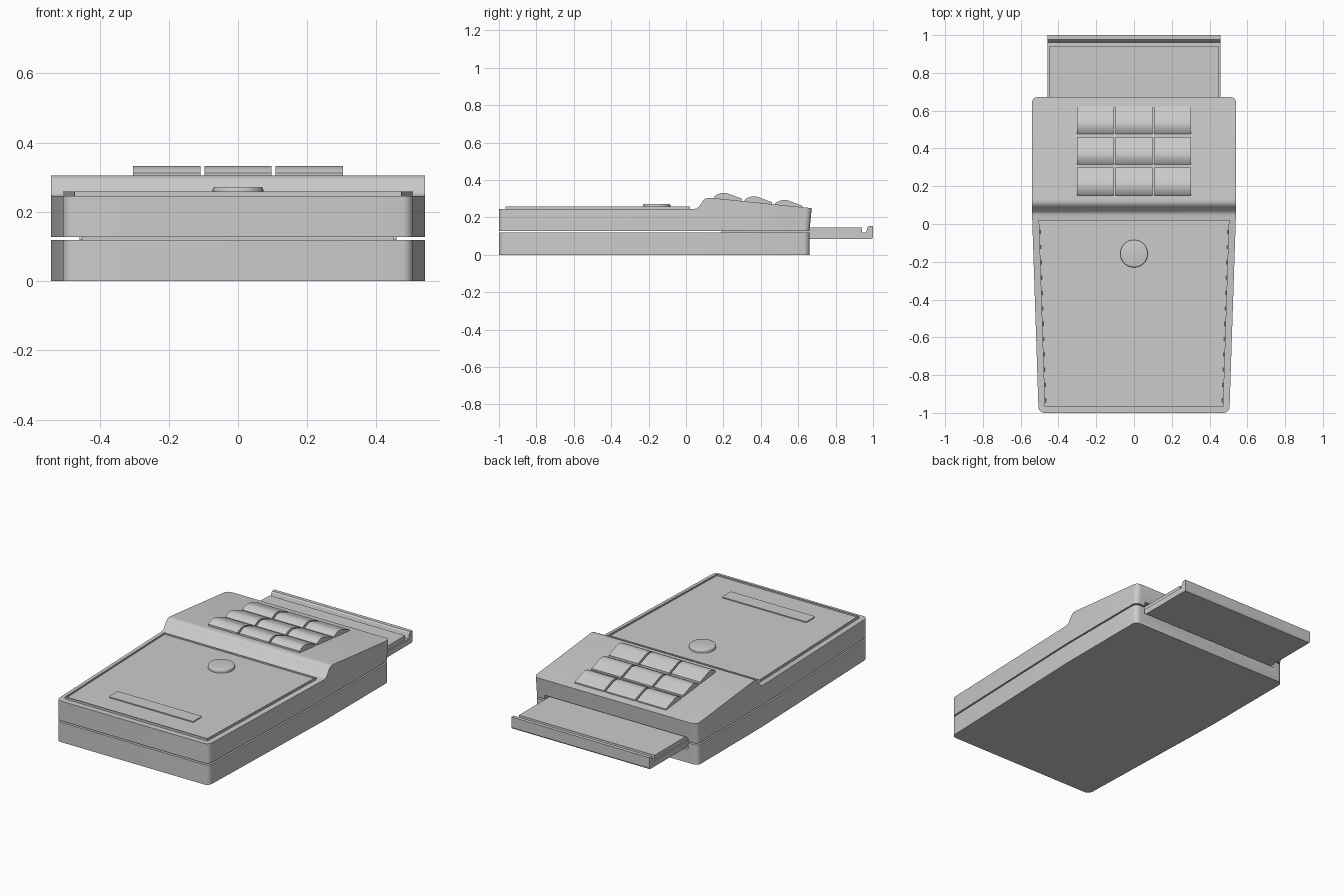
import bpy, bmesh

if "Cube" in bpy.data.objects:
    bpy.data.objects.remove(bpy.data.objects["Cube"], do_unlink=True)

grey = bpy.data.materials.new("light grey plastic")
grey.use_nodes = True
colour = (0.6, 0.6, 0.6, 1)
grey.diffuse_color = colour
grey.node_tree.nodes["Principled BSDF"].inputs["Base Color"].default_value = colour


def finish(name, bm):
    bmesh.ops.recalc_face_normals(bm, faces=bm.faces)
    mesh = bpy.data.meshes.new(name)
    bm.to_mesh(mesh)
    bm.free()
    mesh.materials.append(grey)
    ob = bpy.data.objects.new(name, mesh)
    bpy.context.collection.objects.link(ob)
    return ob


def extrude(bm, face, vector):
    geom = bmesh.ops.extrude_face_region(bm, geom=[face])["geom"]
    verts = [g for g in geom if isinstance(g, bmesh.types.BMVert)]
    bmesh.ops.translate(bm, verts=verts, vec=vector)
    return [g for g in geom if isinstance(g, bmesh.types.BMFace)][0]


def plan_prism(name, outline, z0, z1, radius=0, rim=None):
    """Extrude a plan outline upward, with rounded corners and an optional rim."""
    bm = bmesh.new()
    bm.faces.new([bm.verts.new((x, y, z0)) for x, y in outline])
    if radius:
        corners = [v for v in bm.verts if v.co.y < -0.9 or v.co.y > 0.6 or len(outline) == 4]
        bmesh.ops.bevel(bm, geom=corners, offset=radius, offset_type='OFFSET',
                        segments=5, profile=0.5, affect='VERTICES')
    bm.faces.ensure_lookup_table()
    top = extrude(bm, bm.faces[0], (0, 0, z1 - z0))
    if rim:
        bmesh.ops.recalc_face_normals(bm, faces=bm.faces)
        bmesh.ops.inset_region(bm, faces=[top], thickness=rim[0])
        bmesh.ops.inset_region(bm, faces=[top], thickness=0.001, depth=-rim[1])
    return finish(name, bm)


def side_prism(name, profile, x0, x1):
    """Extrude a (y, z) side profile along x."""
    bm = bmesh.new()
    face = bm.faces.new([bm.verts.new((x0, y, z)) for y, z in profile])
    extrude(bm, face, (x1 - x0, 0, 0))
    return finish(name, bm)


def rectangle(x, y0, y1):
    return [(-x, y0), (x, y0), (x, y1), (-x, y1)]


def boolean(ob, cutter, operation):
    cutter.hide_render = True
    mod = ob.modifiers.new("cut", 'BOOLEAN')
    mod.object, mod.operation, mod.solver = cutter, operation, 'EXACT'
    bpy.context.view_layer.objects.active = ob
    bpy.ops.object.modifier_apply(modifier=mod.name)
    bpy.data.objects.remove(cutter, do_unlink=True)


def smooth(ob, angle=0.6):
    bpy.ops.object.select_all(action='DESELECT')
    ob.select_set(True)
    bpy.context.view_layer.objects.active = ob
    bpy.ops.object.shade_smooth_by_angle(angle=angle)


# Tapered case in two halves with a narrow gap between
BACK = 0.66
case = [(-0.505, -1), (0.505, -1), (0.54, 0.06), (0.54, BACK),
        (-0.54, BACK), (-0.54, 0.06)]
lower = plan_prism("lower_case", case, 0, 0.119, 0.03)
upper = plan_prism("upper_case", case, 0.128, 0.4, 0.03)
for v in upper.data.vertices:
    if v.co.y > 0.6:
        v.co.y += (v.co.z - 0.128) * 0.1

# Raised, sloping keypad section
hump = [(-1.1, 0.1), (-1.1, 0.246), (0.045, 0.246), (0.058, 0.249), (0.07, 0.258),
        (0.092, 0.291), (0.102, 0.3), (0.115, 0.305), (0.13, 0.305),
        (0.72, 0.245), (0.72, 0.1)]
boolean(upper, side_prism("hump_cutter", hump, -0.7, 0.7), 'INTERSECT')

# Slot at the back for the tray
for half in (lower, upper):
    slot = plan_prism("slot_cutter", rectangle(0.475, 0.185, 0.8), 0.08, 0.152)
    boolean(half, slot, 'DIFFERENCE')
    smooth(half)

# Sliding tray with an end lip and a panel on top
tray = [(0.19, 0.085), (0.995, 0.085), (1, 0.095), (1, 0.155), (0.978, 0.155),
        (0.971, 0.148), (0.962, 0.12), (0.19, 0.12)]
side_prism("tray", tray, -0.458, 0.458)
plan_prism("tray_panel", rectangle(0.45, 0.19, 0.94), 0.12, 0.145)

# Front lid plate with a thin rim, and its label bar
lid = [(-0.473, -0.965), (0.473, -0.965), (0.505, 0.022), (-0.505, 0.022)]
plan_prism("lid_plate", lid, 0.24, 0.259, rim=(0.009, 0.007))
smooth(plan_prism("label_bar", rectangle(0.28, -0.825, -0.74), 0.25, 0.258, 0.008))

# Round button with a softened top edge
bm = bmesh.new()
bmesh.ops.create_cone(bm, cap_ends=True, segments=48, radius1=0.073, radius2=0.073, depth=0.022)
bmesh.ops.translate(bm, verts=bm.verts, vec=(0, -0.157, 0.261))
rim_edges = [e for e in bm.edges if all(v.co.z > 0.265 for v in e.verts)]
bmesh.ops.bevel(bm, geom=rim_edges, offset=0.007, segments=3, profile=0.5, affect='EDGES')
smooth(finish("round_button", bm))

# Three by three keys, each with a rounded crest falling away to the back
key = [(0, -0.02), (0, 0.007), (0.012, 0.016), (0.03, 0.023), (0.045, 0.026),
       (0.06, 0.025), (0.075, 0.021), (0.147, -0.006), (0.147, -0.035)]
for row in range(3):
    y, z = 0.152 + row * 0.162, 0.306 - row * 0.019
    for col in (-1, 0, 1):
        x = col * 0.206
        ob = side_prism(f"key_row{row + 1}_column{col + 2}",
                        [(y + a, z + b) for a, b in key], x - 0.097, x + 0.097)
        smooth(ob)
